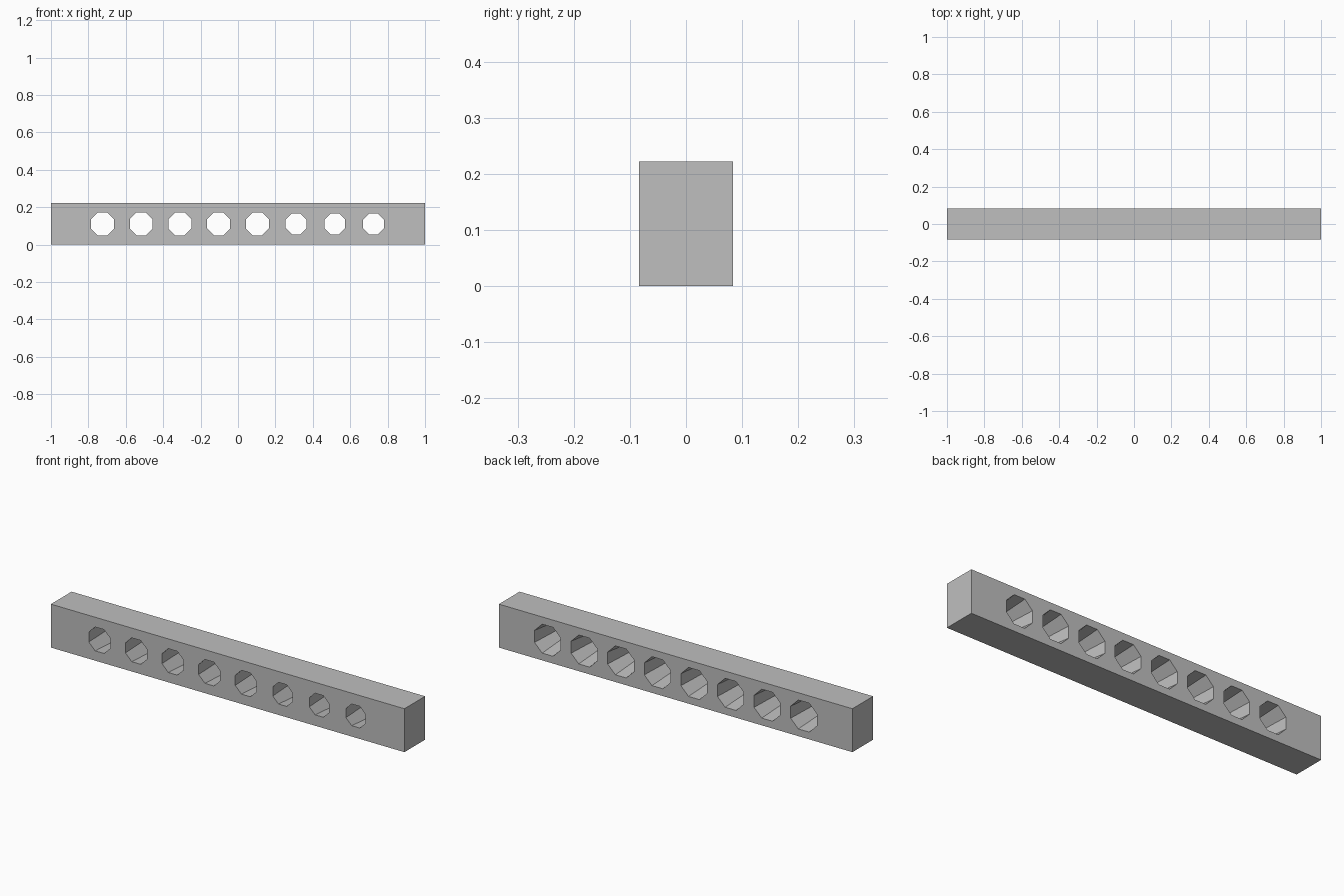
import bpy
import bmesh
from math import pi, sin, cos

default = bpy.data.objects.get("Cube")
if default:
    bpy.data.objects.remove(default, do_unlink=True)

LENGTH, DEPTH, HEIGHT = 2.0, 0.167, 0.222
HOLES, PITCH, SIDES = 8, 0.207, 8
BACK_RADIUS = 0.080

grey = bpy.data.materials.new("plain_grey")
grey.use_nodes = True
colour = (0.52, 0.52, 0.52, 1.0)
grey.diffuse_color = colour
grey.node_tree.nodes["Principled BSDF"].inputs["Base Color"].default_value = colour


def mesh_object(name, bm):
    bmesh.ops.recalc_face_normals(bm, faces=bm.faces)
    mesh = bpy.data.meshes.new(name)
    bm.to_mesh(mesh)
    bm.free()
    mesh.materials.append(grey)
    obj = bpy.data.objects.new(name, mesh)
    bpy.context.collection.objects.link(obj)
    return obj


def octagon(bm, x, y, radius):
    angles = [2 * pi * (i + 0.5) / SIDES for i in range(SIDES)]
    return [bm.verts.new((x + radius * cos(a), y, HEIGHT / 2 + radius * sin(a)))
            for a in angles]


def tapered_plug(bm, x, front_radius):
    # Twice the beam's depth, so the taper is exact at both faces
    flare = (BACK_RADIUS - front_radius) / 2
    front = octagon(bm, x, -DEPTH, front_radius - flare)
    back = octagon(bm, x, DEPTH, BACK_RADIUS + flare)
    bm.faces.new(front)
    bm.faces.new(back)
    for i in range(SIDES):
        j = (i + 1) % SIDES
        bm.faces.new((front[i], front[j], back[j], back[i]))


# Solid rectangular beam
bm = bmesh.new()
bmesh.ops.create_cube(bm, size=1)
bmesh.ops.scale(bm, vec=(LENGTH, DEPTH, HEIGHT), verts=bm.verts)
bmesh.ops.translate(bm, vec=(0, 0, HEIGHT / 2), verts=bm.verts)
beam = mesh_object("beam", bm)

# Row of tapered octagonal holes, the last three slightly narrower in front
bm = bmesh.new()
for i in range(HOLES):
    tapered_plug(bm, (i - (HOLES - 1) / 2) * PITCH, 0.066 if i < 5 else 0.060)
cutter = mesh_object("hole_cutter", bm)
cutter.hide_render = True

cut = beam.modifiers.new("holes", 'BOOLEAN')
cut.operation = 'DIFFERENCE'
cut.solver = 'EXACT'
cut.object = cutter

# Apply the cut and drop the helper
bpy.context.view_layer.objects.active = beam
bpy.ops.object.modifier_apply(modifier=cut.name)
bpy.data.objects.remove(cutter, do_unlink=True)
